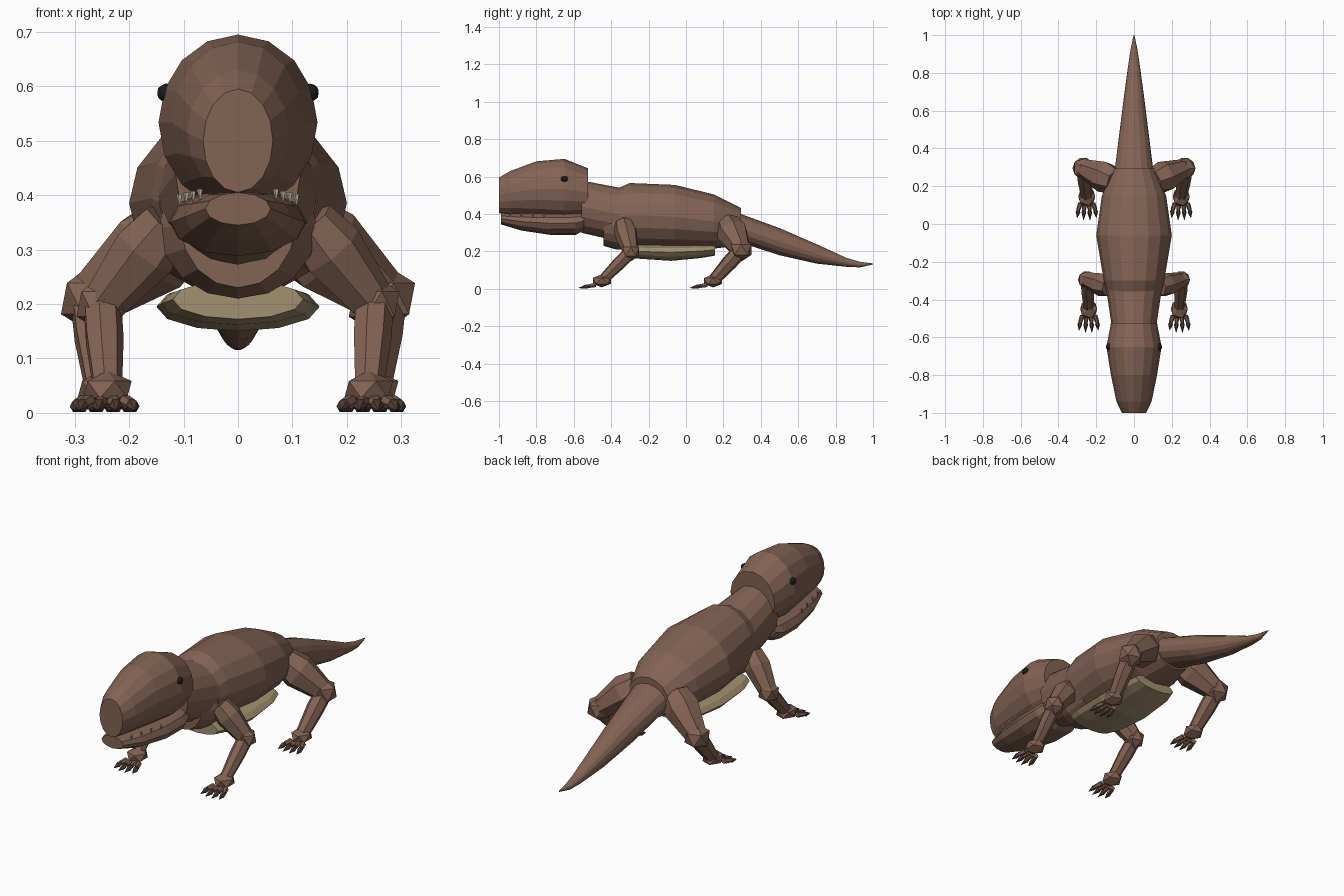
import bpy, bmesh, math
from mathutils import Vector, Matrix

if "Cube" in bpy.data.objects:
    bpy.data.objects.remove(bpy.data.objects["Cube"])


def mat(name, rgb):
    m = bpy.data.materials.new(name)
    m.diffuse_color = (*rgb, 1)
    m.use_nodes = True
    m.node_tree.nodes["Principled BSDF"].inputs["Base Color"].default_value = m.diffuse_color
    return m


SKIN = mat("skin_brown", (0.23, 0.125, 0.088))
BELLY = mat("belly_tan", (0.36, 0.28, 0.16))
CLAW = mat("claw_dark", (0.09, 0.052, 0.04))
TOOTH = mat("tooth_ivory", (0.6, 0.56, 0.42))
EYE = mat("eye_black", (0.012, 0.012, 0.012))


def finish(bm, name, material):
    bmesh.ops.recalc_face_normals(bm, faces=bm.faces)
    me = bpy.data.meshes.new(name)
    bm.to_mesh(me)
    bm.free()
    me.materials.append(material)
    ob = bpy.data.objects.new(name, me)
    bpy.context.collection.objects.link(ob)
    return ob


def skin_rings(name, rings, material):
    """Bridge rings of points and cap both ends."""
    bm = bmesh.new()
    vs = [[bm.verts.new(p) for p in r] for r in rings]
    n = len(vs[0])
    for a, b in zip(vs, vs[1:]):
        for i in range(n):
            j = (i + 1) % n
            bm.faces.new((a[i], a[j], b[j], b[i]))
    bm.faces.new(vs[0])
    bm.faces.new(vs[-1])
    return finish(bm, name, material)


def body_loft(name, stations, n=16, material=SKIN):
    """Stations along y: (y, top z, bottom z, half width)."""
    rings = []
    for y, top, bot, w in stations:
        c, h = (top + bot) / 2, (top - bot) / 2
        rings.append([(w * math.sin(2 * math.pi * i / n), y,
                       c + h * math.cos(2 * math.pi * i / n)) for i in range(n)])
    return skin_rings(name, rings, material)


def tube(name, a, b, stations, n=6, material=SKIN):
    """Tapered tube from a to b; stations are (fraction, radius)."""
    a, b = Vector(a), Vector(b)
    q = (b - a).to_track_quat('Z', 'Y')
    rings = [[a.lerp(b, t) + q @ Vector((r * math.cos(2 * math.pi * i / n),
                                         r * math.sin(2 * math.pi * i / n), 0))
              for i in range(n)] for t, r in stations]
    return skin_rings(name, rings, material)


def ball(name, loc, size, material=SKIN, sub=1):
    bm = bmesh.new()
    bmesh.ops.create_icosphere(bm, subdivisions=sub, radius=1,
                               matrix=Matrix.Translation(loc) @ Matrix.Diagonal((*size, 1)))
    return finish(bm, name, material)


# Trunk, neck and chest
body_loft("torso", [(-0.36, 0.54, 0.235, 0.145), (-0.30, 0.566, 0.222, 0.16),
                    (-0.06, 0.556, 0.215, 0.20), (0.15, 0.505, 0.215, 0.17),
                    (0.295, 0.432, 0.235, 0.11)])
body_loft("neck", [(-0.56, 0.58, 0.30, 0.115), (-0.34, 0.538, 0.25, 0.148)])
body_loft("chest", [(-0.44, 0.46, 0.23, 0.105), (-0.37, 0.47, 0.21, 0.145),
                    (-0.25, 0.49, 0.22, 0.15)])
body_loft("belly_plate", [(-0.33, 0.245, 0.172, 0.12), (-0.26, 0.24, 0.162, 0.14),
                          (-0.08, 0.24, 0.15, 0.15), (0.08, 0.24, 0.165, 0.14),
                          (0.155, 0.24, 0.178, 0.115)], 12, BELLY)

# Tail
body_loft("tail", [(0.25, 0.415, 0.255, 0.105), (0.30, 0.398, 0.245, 0.10),
                   (0.50, 0.325, 0.18, 0.075), (0.70, 0.238, 0.135, 0.05),
                   (0.86, 0.165, 0.118, 0.028), (0.93, 0.145, 0.115, 0.017),
                   (1.0, 0.136, 0.131, 0.002)])

# Head and lower jaw
body_loft("head", [(-0.525, 0.645, 0.385, 0.122), (-0.65, 0.695, 0.372, 0.146),
                   (-0.80, 0.682, 0.385, 0.122), (-0.94, 0.63, 0.40, 0.093),
                   (-1.0, 0.595, 0.405, 0.064)])
body_loft("lower_jaw", [(-0.545, 0.415, 0.315, 0.112), (-0.59, 0.415, 0.288, 0.126),
                        (-0.72, 0.412, 0.288, 0.124), (-0.88, 0.408, 0.312, 0.098),
                        (-0.99, 0.405, 0.345, 0.06)], 12)

# Paired parts
for side, s in (("right", 1), ("left", -1)):
    ball(f"eye_{side}", (s * 0.132, -0.65, 0.588), (0.017, 0.019, 0.017), EYE, 2)
    for k in range(4):
        x, y = s * (0.07 + 0.0125 * k), -0.94 + 0.06 * k
        tube(f"tooth_{side}_{k + 1}", (x, y, 0.411 - 0.003 * k), (x, y, 0.388 - 0.003 * k),
             [(0, 0.006), (1, 0.0006)], 5, TOOTH)

    # Legs: hip, knee, foot, thigh radius, knee radius, shin radius
    legs = {
        "front_leg": ((0.13, -0.335, 0.35), (0.25, -0.295, 0.20), (0.24, -0.45, 0.043),
                      0.062, 0.052, 0.036),
        "hind_leg": ((0.10, 0.225, 0.345), (0.268, 0.295, 0.21), (0.25, 0.145, 0.043),
                     0.085, 0.064, 0.042),
    }
    for leg, (hip, knee, foot, rt, rk, rs) in legs.items():
        hip, knee, foot = (Vector((s * p[0], p[1], p[2])) for p in (hip, knee, foot))
        tube(f"{leg}_upper_{side}", hip, knee, [(0, rt * 0.8), (0.35, rt), (1, rk * 0.8)], 7)
        ball(f"{leg}_joint_{side}", knee, (rk, rk, rk))
        tube(f"{leg}_lower_{side}", knee, foot, [(0, rs), (0.4, rs), (1, rs * 0.75)], 7)
        ball(f"{leg}_foot_{side}", foot, (0.05, 0.057, 0.035))
        # Splayed toes ending in claws
        for k in range(4):
            u = k - 1.5
            reach = 0.098 + 0.012 * (1.5 - abs(u))
            base = foot + Vector((u * 0.022, -0.035, -0.022))
            mid = foot + Vector((u * 0.03, -0.068, -0.028))
            tip = foot + Vector((u * 0.034, -reach - 0.015, -0.038))
            tube(f"{leg}_toe_{side}_{k + 1}", base, mid, [(0, 0.013), (1, 0.011)], 6)
            tube(f"{leg}_claw_{side}_{k + 1}", mid, tip,
                 [(-0.1, 0.007), (0.3, 0.0125), (1, 0.001)], 6, CLAW)
